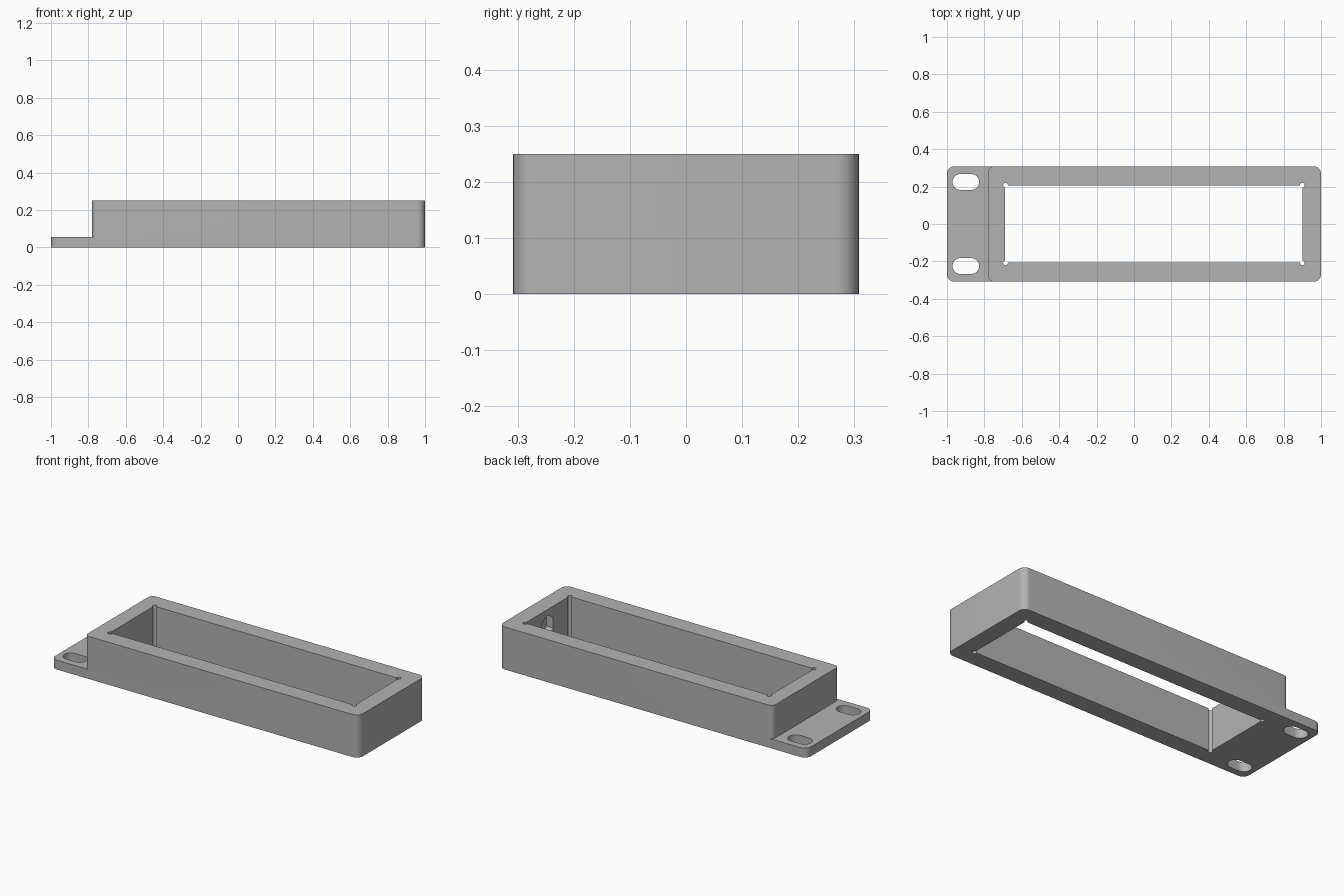
import bpy, bmesh, math
from mathutils import Matrix, Vector

if "Cube" in bpy.data.objects:
    bpy.data.objects.remove(bpy.data.objects["Cube"])

grey = bpy.data.materials.new("light grey")
grey.diffuse_color = (0.45, 0.45, 0.45, 1)
grey.use_nodes = True
grey.node_tree.nodes["Principled BSDF"].inputs["Base Color"].default_value = grey.diffuse_color


def rounded(x0, x1, y0, y1, radii, seg=10):
    """Rectangle outline; radii run counter-clockwise from the lower left."""
    pts = []
    corners = [(x0, y0, 1, 1), (x1, y0, -1, 1), (x1, y1, -1, -1), (x0, y1, 1, -1)]
    for i, (x, y, sx, sy) in enumerate(corners):
        r = radii[i]
        if r == 0:
            pts.append((x, y))
            continue
        for k in range(seg + 1):
            a = math.pi * (1 + i / 2) + math.pi / 2 * k / seg
            p = (x + sx * r + r * math.cos(a), y + sy * r + r * math.sin(a))
            if not pts or math.dist(p, pts[-1]) > 1e-5:
                pts.append(p)
    return pts


def circle(x, y, r, n, start=0.0):
    return [(x + r * math.cos(start + 2 * math.pi * k / n),
             y + r * math.sin(start + 2 * math.pi * k / n)) for k in range(n)]


def prism(name, outline, z0, z1, matrix=None):
    bm = bmesh.new()
    face = bm.faces.new([bm.verts.new((x, y, z0)) for x, y in outline])
    ext = bmesh.ops.extrude_face_region(bm, geom=[face])
    top = [v for v in ext["geom"] if isinstance(v, bmesh.types.BMVert)]
    bmesh.ops.translate(bm, verts=top, vec=Vector((0, 0, z1 - z0)))
    if matrix:
        bm.transform(matrix)
    bmesh.ops.recalc_face_normals(bm, faces=bm.faces)
    mesh = bpy.data.meshes.new(name)
    bm.to_mesh(mesh)
    bm.free()
    mesh.materials.append(grey)
    obj = bpy.data.objects.new(name, mesh)
    bpy.context.collection.objects.link(obj)
    return obj


def combine(target, tool, operation):
    mod = target.modifiers.new("cut", "BOOLEAN")
    mod.operation, mod.solver, mod.object = operation, "EXACT", tool
    bpy.context.view_layer.objects.active = target
    bpy.ops.object.modifier_apply(modifier=mod.name)
    bpy.data.objects.remove(tool)


H = 0.308
# base plate with mounting tab, and the raised frame on top of it
frame = prism("mounting_frame", rounded(-1, 1, -H, H, [0.04] * 4), 0, 0.055)
body = prism("raised_body", rounded(-0.78, 1, -H, H, [0.03, 0.04, 0.04, 0.03]), 0.03, 0.25)
combine(frame, body, "UNION")

# rectangular opening with small round corner reliefs
combine(frame, prism("opening", rounded(-0.689, 0.902, -0.205, 0.205, [0] * 4), -0.1, 0.4),
        "DIFFERENCE")
for x in (-0.687, 0.9):
    for y in (-0.207, 0.207):
        combine(frame, prism("corner_relief", circle(x, y, 0.0125, 24, 0.1), -0.1, 0.4),
                "DIFFERENCE")

# mounting slots in the tab
for y in (-0.225, 0.225):
    slot = rounded(-0.97, -0.828, y - 0.0425, y + 0.0425, [0.0424] * 4)
    combine(frame, prism("mounting_slot", slot, -0.1, 0.2), "DIFFERENCE")

# screw hole through the end wall, with a hexagonal nut pocket inside
along_x = Matrix.Translation((0, 0, 0.153)) @ Matrix.Rotation(math.pi / 2, 4, "Y")
combine(frame, prism("screw_hole", circle(0, 0, 0.032, 32), 0.85, 1.1, along_x), "DIFFERENCE")
combine(frame, prism("nut_pocket", circle(0, 0, 0.064, 6), 0.85, 0.945, along_x), "DIFFERENCE")

bpy.ops.object.select_all(action="DESELECT")
frame.select_set(True)
bpy.context.view_layer.objects.active = frame
bpy.ops.object.shade_smooth_by_angle(angle=math.radians(30))
